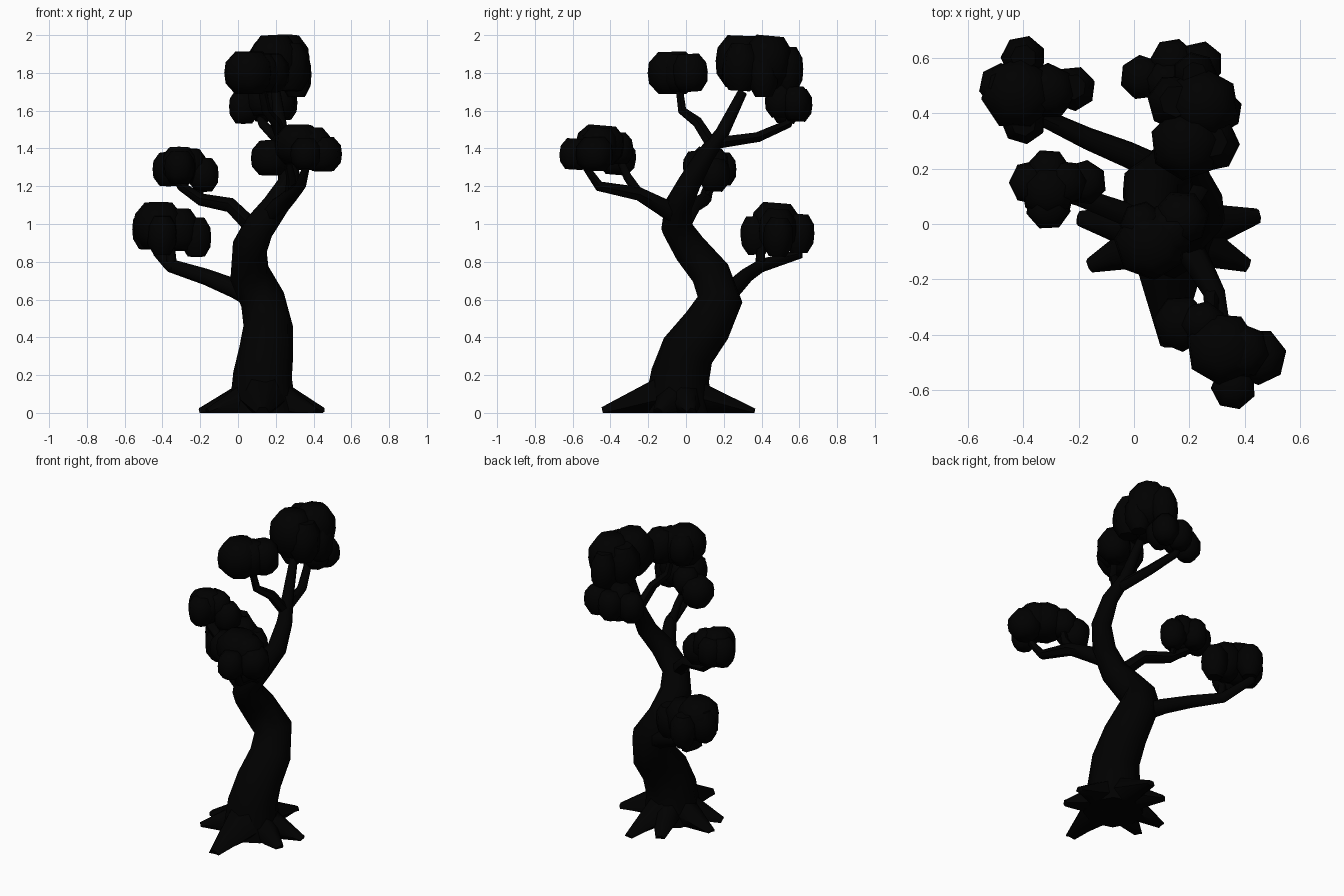
import bpy, bmesh, math, random
from mathutils import Vector, Matrix

random.seed(4)
if "Cube" in bpy.data.objects:
    bpy.data.objects.remove(bpy.data.objects["Cube"], do_unlink=True)

# One dark material for bark and foliage
dark = bpy.data.materials.new("dark_silhouette")
dark.use_nodes = True
dark.diffuse_color = (0, 0, 0, 1)
dark.node_tree.nodes["Principled BSDF"].inputs["Base Color"].default_value = dark.diffuse_color

# Foliage puff sizes
BIG, MEDIUM, SMALL = 0.13, 0.1, 0.08


def finish(name, bm):
    bmesh.ops.recalc_face_normals(bm, faces=bm.faces)
    mesh = bpy.data.meshes.new(name)
    bm.to_mesh(mesh)
    bm.free()
    mesh.materials.append(dark)
    obj = bpy.data.objects.new(name, mesh)
    bpy.context.collection.objects.link(obj)
    bpy.ops.object.select_all(action='DESELECT')
    obj.select_set(True)
    bpy.context.view_layer.objects.active = obj
    bpy.ops.object.shade_smooth_by_angle(angle=math.radians(60))


def loft(bm, rings):
    for lower, upper in zip(rings, rings[1:]):
        count = len(lower)
        for i in range(count):
            j = (i + 1) % count
            bm.faces.new((lower[i], lower[j], upper[j], upper[i]))
    bm.faces.new(rings[0][::-1])
    bm.faces.new(rings[-1])


def limb(name, thick, thin, points, sides=6):
    """Tube along the points, tapering evenly and kept above the ground."""
    bm = bmesh.new()
    path = [Vector(p) for p in points]
    last = len(path) - 1
    side = Vector((1, 0.1, 0))
    rings = []
    for i, centre in enumerate(path):
        axis = (path[min(i + 1, last)] - path[max(i - 1, 0)]).normalized()
        if abs(side.dot(axis)) > 0.95:
            side = axis.orthogonal()
        side = (side - axis * side.dot(axis)).normalized()
        other = axis.cross(side)
        radius = thick + (thin - thick) * i / last
        ring = []
        for k in range(sides):
            turn = math.tau * k / sides
            corner = centre + (side * math.cos(turn) + other * math.sin(turn)) * radius
            corner.z = max(corner.z, 0)
            ring.append(bm.verts.new(corner))
        rings.append(ring)
    loft(bm, rings)
    finish(name, bm)


def clump(name, lift, puffs, sides=7):
    """Cluster of faceted, flat-topped puffs given as (x, y, z, radius)."""
    bm = bmesh.new()
    for x, y, z, radius in puffs:
        height = lift + 0.4 * radius
        spin = random.uniform(0, math.tau)
        tilt = Matrix.Rotation(random.uniform(-0.1, 0.1), 3, 'X')
        rings = []
        for level in (-1, -0.5, 0, 0.5, 1):
            width = radius * (1.03 - 0.45 * abs(level) ** 3)
            ring = []
            for k in range(sides):
                turn = spin + math.tau * k / sides
                offset = Vector((math.cos(turn) * width, math.sin(turn) * width, level * height))
                ring.append(bm.verts.new(Vector((x, y, z)) + tilt @ offset))
            rings.append(ring)
        loft(bm, rings)
    finish(name, bm)


# Twisting trunk
limb("trunk", 0.18, 0.025, [
    (.13, -.04, 0), (.13, -.04, .1), (.13, -.03, .2), (.15, .01, .33), (.16, .11, .46),
    (.13, .18, .6), (.06, .13, .74), (.06, .02, .87), (.11, -.05, .98), (.2, -.04, 1.1),
    (.27, .02, 1.22), (.27, .1, 1.36), (.23, .19, 1.48), (.2, .3, 1.7)], sides=8)

# Flared roots with blunt tips, running out from the trunk's foot
root_tips = {"left_root": (.45, .03), "front_left_root": (.41, -.15), "front_root": (.13, -.44),
             "front_right_root": (-.16, -.15), "right_root": (-.2, .02),
             "back_right_root": (0, .27), "back_root": (.17, .36)}
foot = Vector((.13, -.03, .1))
for name, (x, y) in root_tips.items():
    tip = Vector((x, y, 0))
    start = foot.lerp(tip, 0.15)
    width = 0.14 if name == "front_root" else 0.11
    limb(name, width, width / 4, [start.lerp(tip, step / 3) for step in range(4)])

# Branches and their twigs
limb("low_right_branch", .06, .02, [(.1, .19, .6), (-.02, .25, .66), (-.17, .31, .72),
                                    (-.36, .4, .78), (-.42, .6, .84), (-.42, .6, .95)])
limb("low_right_twig", .03, .02, [(-.35, .39, .76), (-.36, .4, .93)])
limb("high_right_branch", .05, .02, [(.1, -.04, .96), (-.04, .04, 1.1), (-.2, .1, 1.13),
                                     (-.3, .12, 1.2), (-.36, .12, 1.3)])
limb("high_right_twig", .02, .02, [(-.21, .1, 1.13), (-.2, .13, 1.18), (-.17, .14, 1.25)])
limb("front_branch", .06, .02, [(.17, -.05, 1.05), (.23, -.14, 1.1), (.29, -.25, 1.16),
                                (.33, -.46, 1.2), (.36, -.53, 1.3)])
limb("front_twig", .03, .02, [(.28, -.25, 1.16), (.28, -.31, 1.25), (.26, -.35, 1.34)])
limb("upper_front_branch", .035, .02, [(.25, .15, 1.4), (.2, .06, 1.54), (.15, -.02, 1.6),
                                       (.12, -.04, 1.75)])
limb("upper_back_branch", .035, .02, [(.24, .17, 1.43), (.2, .38, 1.46), (.13, .54, 1.53),
                                      (.11, .57, 1.6)])

# Foliage
clump("low_right_foliage", .07, [
    (-.42, .47, .99, BIG), (-.48, .5, .97, SMALL), (-.4, .6, .95, SMALL),
    (-.4, .37, .94, SMALL), (-.22, .49, .93, SMALL), (-.31, .48, .97, MEDIUM)])
clump("high_right_foliage", .055, [
    (-.31, .12, 1.31, MEDIUM), (-.37, .15, 1.29, SMALL), (-.31, .06, 1.3, SMALL),
    (-.18, .15, 1.26, SMALL), (-.31, .19, 1.29, SMALL), (-.25, .15, 1.31, SMALL)])
clump("front_foliage", .05, [
    (.32, -.45, 1.42, BIG), (.45, -.48, 1.37, MEDIUM), (.36, -.59, 1.37, SMALL),
    (.17, -.36, 1.35, MEDIUM), (.25, -.36, 1.4, SMALL), (.39, -.46, 1.42, MEDIUM)])
clump("upper_front_foliage", .06, [
    (.06, -.07, 1.8, BIG), (.17, .02, 1.8, MEDIUM), (.03, 0, 1.8, SMALL), (.12, -.03, 1.8, MEDIUM)])
clump("crown_foliage", .085, [
    (.19, .29, 1.86, BIG), (.25, .43, 1.86, BIG), (.31, .41, 1.79, SMALL),
    (.22, .54, 1.82, SMALL), (.15, .44, 1.84, MEDIUM), (.28, .29, 1.83, MEDIUM)])
clump("upper_back_foliage", .055, [
    (.03, .53, 1.62, SMALL), (.14, .59, 1.63, SMALL), (.24, .58, 1.64, SMALL),
    (.22, .5, 1.65, SMALL), (.12, .51, 1.66, SMALL)])
